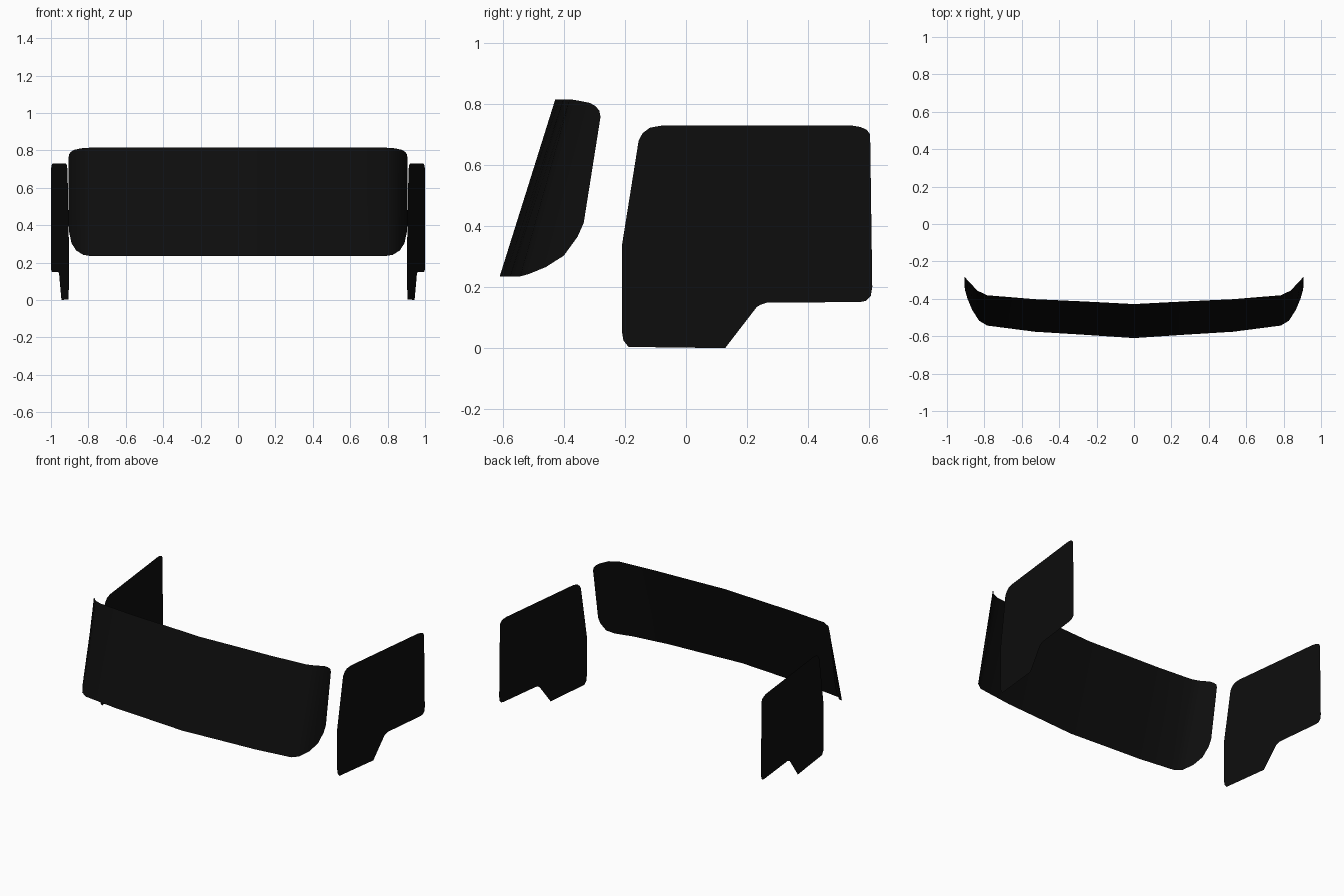
import bpy, bmesh

if "Cube" in bpy.data.objects:
    bpy.data.objects.remove(bpy.data.objects["Cube"])

glass = bpy.data.materials.new("black_glass")
glass.diffuse_color = (0.004, 0.004, 0.004, 1)
glass.use_nodes = True
glass.node_tree.nodes["Principled BSDF"].inputs["Base Color"].default_value = glass.diffuse_color


def make_object(name, bm):
    mesh = bpy.data.meshes.new(name)
    bm.to_mesh(mesh)
    bm.free()
    mesh.materials.append(glass)
    obj = bpy.data.objects.new(name, mesh)
    bpy.context.collection.objects.link(obj)
    bpy.ops.object.select_all(action='DESELECT')
    obj.select_set(True)
    bpy.context.view_layer.objects.active = obj
    bpy.ops.object.shade_smooth_by_angle()
    return obj


# Windscreen: half of the bottom and top edges, wrapping back at the rounded corners
bottom = [(0, -.61, .235), (.27, -.592, .235), (.53, -.576, .235), (.785, -.543, .235),
          (.828, -.517, .242), (.865, -.46, .265), (.89, -.40, .303),
          (.903, -.355, .365), (.906, -.335, .41)]
top = [(0, -.428, .815), (.27, -.414, .815), (.53, -.402, .815), (.785, -.381, .815),
       (.84, -.355, .811), (.875, -.315, .803), (.893, -.297, .793),
       (.904, -.284, .778), (.906, -.28, .757)]


def both_sides(edge):
    return [(-x, y, z) for x, y, z in reversed(edge[1:])] + edge


bm = bmesh.new()
low = [bm.verts.new(p) for p in both_sides(bottom)]
high = [bm.verts.new(p) for p in both_sides(top)]
for i in range(len(low) - 1):
    bm.faces.new((low[i], low[i + 1], high[i + 1], high[i]))
make_object("windscreen", bm)

# Side windows: flat stepped outline (y, z), flaring outward to the rear
outline = [(-.21, .335), (-.21, .055), (-.205, .025), (-.188, .004), (.128, .0),
           (.232, .135), (.246, .143), (.265, .149), (.57, .151), (.59, .155),
           (.605, .17), (.61, .2), (.603, .70), (.592, .715), (.572, .724), (.542, .729),
           (-.078, .729), (-.118, .722), (-.142, .704), (-.155, .68)]
for side, name in ((1, "side_window_right"), (-1, "side_window_left")):
    bm = bmesh.new()
    verts = [bm.verts.new((side * (1 + (y - .61) * .116), y, z)) for y, z in outline]
    # keep the face pointing outward on both sides
    bm.faces.new(verts if side > 0 else verts[::-1])
    make_object(name, bm)
